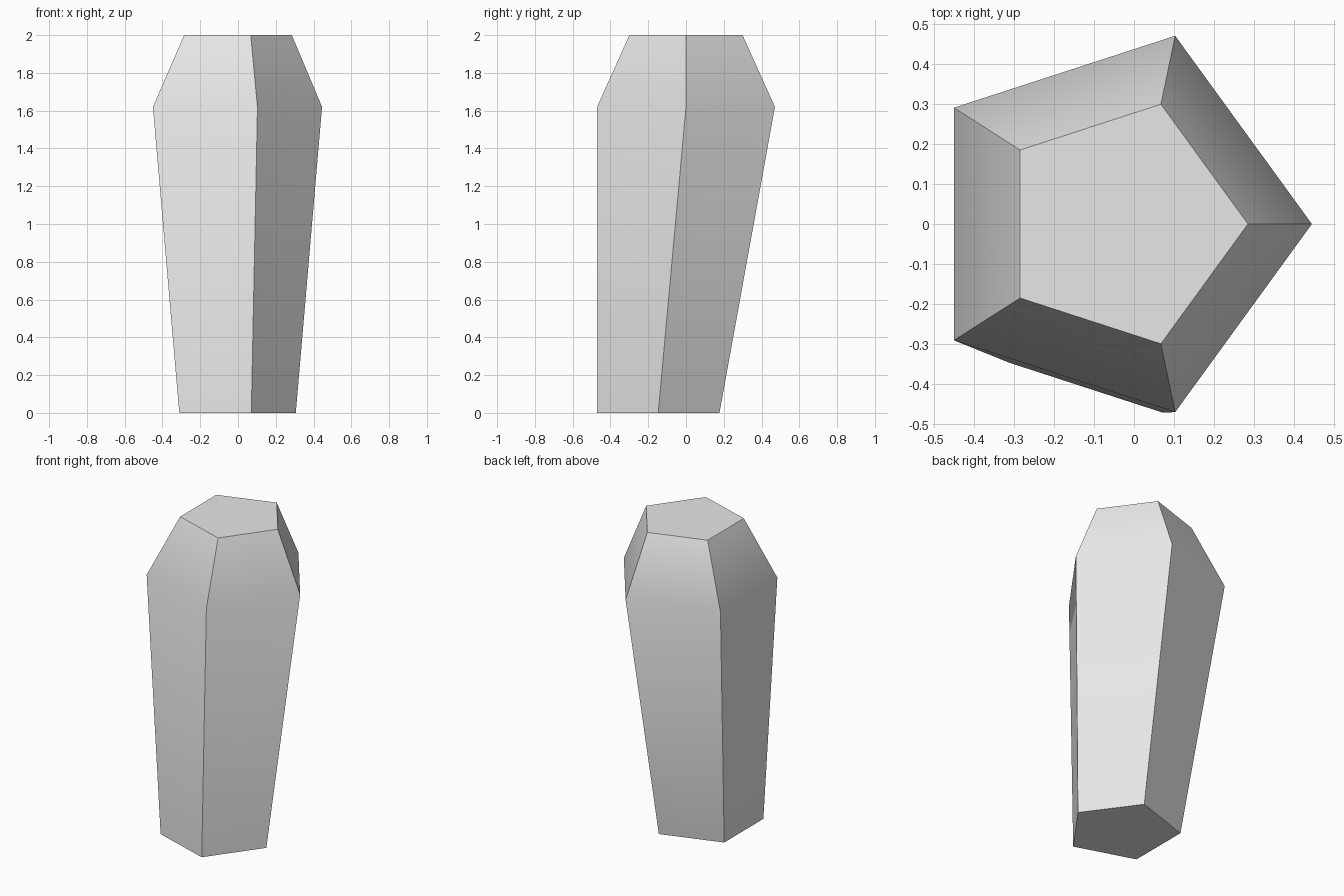
import bpy
import bmesh
from math import cos, sin, tau, radians

cube = bpy.data.objects.get("Cube")
if cube:
    bpy.data.objects.remove(cube, do_unlink=True)

SIDES = 5

# Single plain grey material
grey = bpy.data.materials.new("light grey")
grey.use_nodes = True
colour = (0.8, 0.8, 0.8, 1)
grey.diffuse_color = colour
grey.node_tree.nodes["Principled BSDF"].inputs["Base Color"].default_value = colour


def pentagon(bm, radius, x, y, z):
    """Ring of corners with one corner pointing to +x."""
    return [bm.verts.new((x + radius * cos(tau * i / SIDES),
                          y + radius * sin(tau * i / SIDES), z))
            for i in range(SIDES)]


# Tapered pentagonal body: foot, shoulder, top
bm = bmesh.new()
foot = pentagon(bm, 0.341, -0.035, -0.147, 0)
shoulder = pentagon(bm, 0.495, -0.05, 0, 1.62)
top = pentagon(bm, 0.315, -0.03, 0, 2)

for low, high in ((foot, shoulder), (shoulder, top)):
    for i in range(SIDES):
        j = (i + 1) % SIDES
        bm.faces.new((low[i], low[j], high[j], high[i]))

# End caps
bm.faces.new(top)
bm.faces.new(foot[::-1])

mesh = bpy.data.meshes.new("pentagonal_body")
bm.to_mesh(mesh)
bm.free()
mesh.materials.append(grey)
body = bpy.data.objects.new("pentagonal_body", mesh)
bpy.context.collection.objects.link(body)

# Soft shoulder bend, sharp corners and caps
bpy.ops.object.select_all(action="DESELECT")
body.select_set(True)
bpy.context.view_layer.objects.active = body
bpy.ops.object.shade_smooth_by_angle(angle=radians(40))
